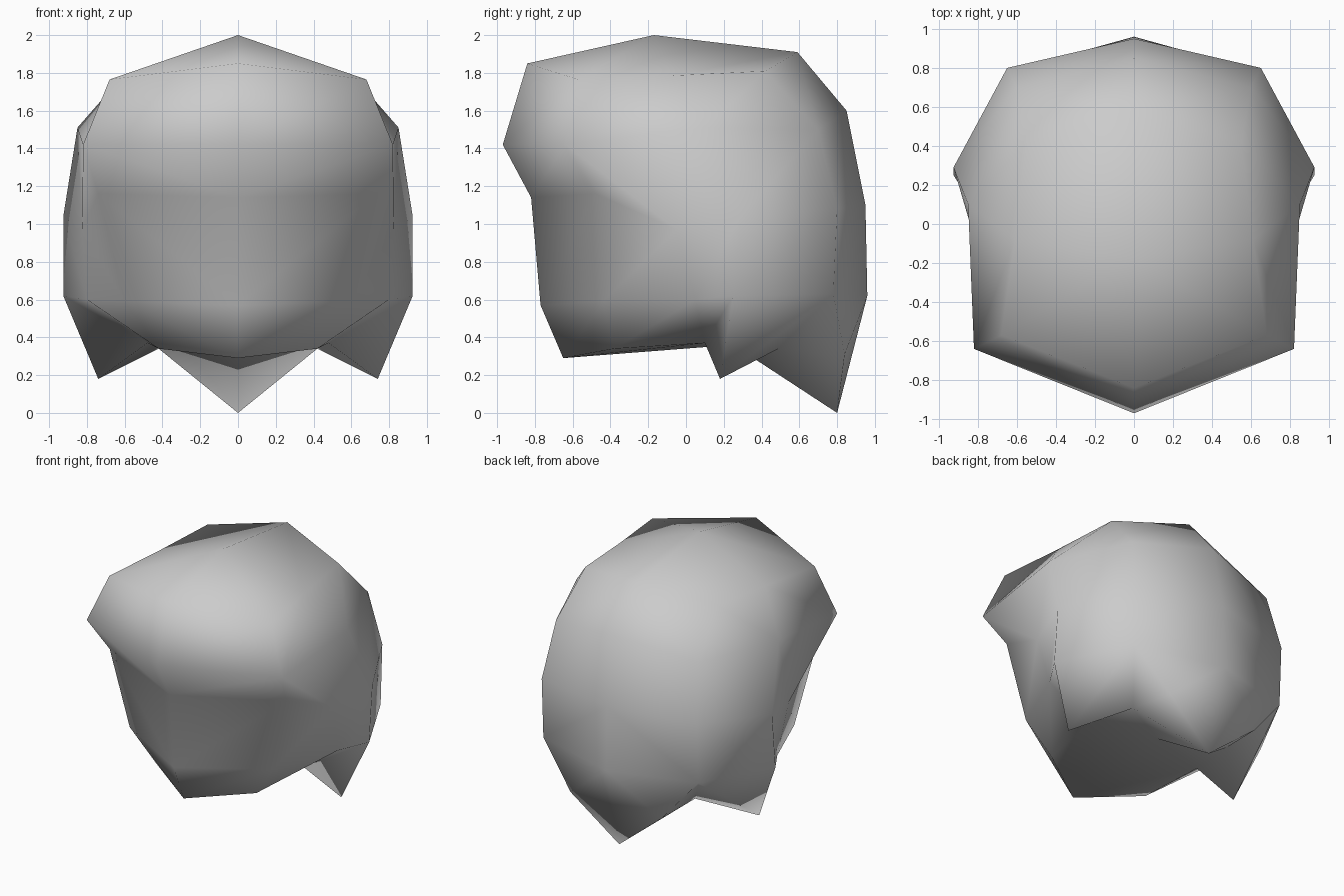
import bpy
import bmesh

default_cube = bpy.data.objects.get("Cube")
if default_cube:
    bpy.data.objects.remove(default_cube, do_unlink=True)

grey = bpy.data.materials.new("plain_grey")
grey.use_nodes = True
grey.diffuse_color = (0.6, 0.6, 0.6, 1)
grey.node_tree.nodes["Principled BSDF"].inputs["Base Color"].default_value = grey.diffuse_color

bm = bmesh.new()


def column(*points):
    """Vertices of one vertical edge line, from crown to hem."""
    return [bm.verts.new(p) for p in points]


def strip(first, second):
    """Quads between two neighbouring columns."""
    for i in range(len(first) - 1):
        bm.faces.new((first[i], second[i], second[i + 1], first[i + 1]))


# Edge lines of one half, from the back round to the front
back_mid = column((0, .59, 1.91), (0, .85, 1.6), (0, .95, 1.1), (0, .96, .62))
back_corner = column((.55, .42, 1.81), (.6, .7, 1.5), (.65, .8, 1.08), (.65, .78, .63), (.42, .49, .34))
side = column((.61, -.08, 1.785), (.85, .1, 1.51), (.925, .29, 1.04), (.925, .25, .62), (.74, .18, .18))
hair_edge = column((.825, -.05, .97), (.8, .05, .6), (.48, .1, .37))
front_corner = column((.68, -.57, 1.765), (.82, -.64, 1.42), (.74, -.48, 1.16), (.6, -.44, .59), (.42, -.38, .34))
front_mid = column((0, -.84, 1.85), (0, -.97, 1.42), (0, -.82, 1.14), (0, -.77, .57), (0, -.65, .29))
crown, nape, back_tip, back_hem = column((0, -.17, 2), (0, .25, .36), (0, .8, 0), (.38, .84, .31))

# Back hair, side lock and face
strip(back_mid, back_corner)
strip(back_corner, side)
strip(side[2:], hair_edge)
strip(hair_edge, front_corner[2:])
strip(front_corner, front_mid)

# Crown and temple
bm.faces.new((back_mid[0], back_corner[0], side[0], crown))
bm.faces.new((crown, side[0], front_corner[0], front_mid[0]))
bm.faces.new((side[0], side[1], front_corner[1], front_corner[0]))
bm.faces.new((side[1], side[2], hair_edge[0]))
bm.faces.new((side[1], hair_edge[0], front_corner[1]))
bm.faces.new((front_corner[1], hair_edge[0], front_corner[2]))

# Pointed back lock with a keel underneath
bm.faces.new((back_mid[-1], back_corner[3], back_hem))
bm.faces.new((back_mid[-1], back_hem, back_tip))
bm.faces.new((back_corner[3], back_corner[4], back_hem))
bm.faces.new((back_hem, back_corner[4], back_tip))
bm.faces.new((back_tip, back_corner[4], nape))

# Underside
bm.faces.new((front_mid[-1], front_corner[-1], hair_edge[-1], nape))
bm.faces.new((hair_edge[-1], side[-1], back_corner[-1]))
bm.faces.new((hair_edge[-1], back_corner[-1], nape))

# Other half
bmesh.ops.mirror(bm, geom=bm.verts[:] + bm.edges[:] + bm.faces[:], merge_dist=0.001, axis='X')
bmesh.ops.remove_doubles(bm, verts=bm.verts[:], dist=0.001)
bmesh.ops.recalc_face_normals(bm, faces=bm.faces[:])

mesh = bpy.data.meshes.new("head")
bm.to_mesh(mesh)
bm.free()
mesh.materials.append(grey)
mesh.shade_smooth()
head = bpy.data.objects.new("head", mesh)
bpy.context.collection.objects.link(head)
